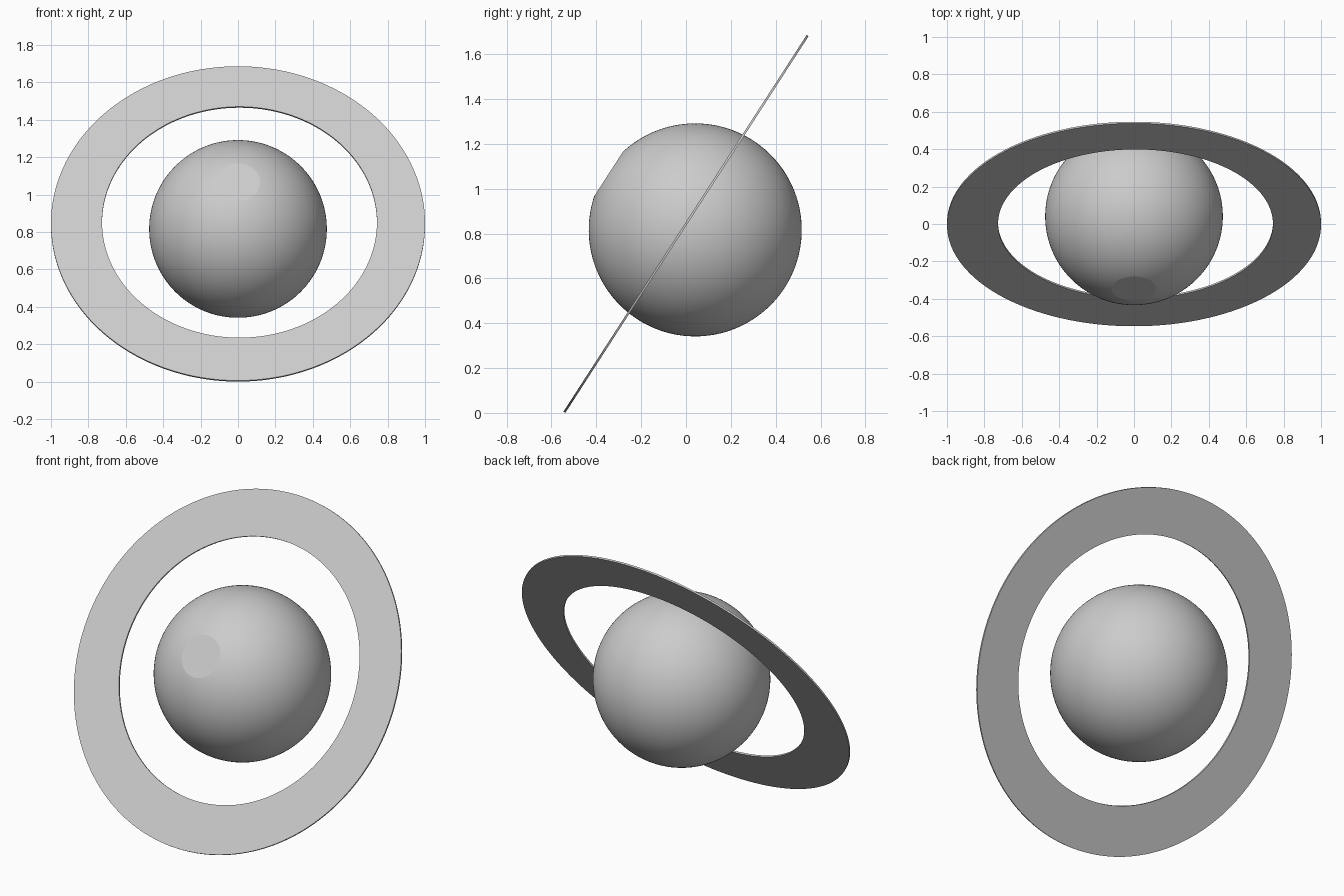
import bpy
import bmesh
import math
from mathutils import Matrix

TILT = math.radians(57.15)
RING_R, HALF_T = 1.0, 0.005
SEGMENTS = 192

old = bpy.data.objects.get("Cube")
if old:
    bpy.data.objects.remove(old, do_unlink=True)

# One plain grey for everything
grey = bpy.data.materials.new("light grey")
grey.use_nodes = True
colour = (0.6, 0.6, 0.6, 1)
grey.diffuse_color = colour
grey.node_tree.nodes["Principled BSDF"].inputs["Base Color"].default_value = colour

# Shared tilted frame, resting the ring's low edge on the floor
frame = Matrix.Translation((0, 0, RING_R * math.sin(TILT) + HALF_T * math.cos(TILT)))
frame = frame @ Matrix.Rotation(TILT, 4, "X")


def finish(bm, name):
    bmesh.ops.recalc_face_normals(bm, faces=bm.faces)
    bm.transform(frame)
    mesh = bpy.data.meshes.new(name)
    bm.to_mesh(mesh)
    bm.free()
    mesh.materials.append(grey)
    obj = bpy.data.objects.new(name, mesh)
    bpy.context.collection.objects.link(obj)
    bpy.ops.object.select_all(action="DESELECT")
    obj.select_set(True)
    bpy.context.view_layer.objects.active = obj
    bpy.ops.object.shade_smooth_by_angle(angle=math.radians(8))
    return obj


# Globe with its pole sliced flat
bm = bmesh.new()
bmesh.ops.create_uvsphere(bm, u_segments=128, v_segments=80, radius=0.475)
cut = bmesh.ops.bisect_plane(
    bm, geom=bm.verts[:] + bm.edges[:] + bm.faces[:],
    plane_co=(0, 0, 0.46), plane_no=(0, 0, 1), clear_outer=True)
rim = [e for e in cut["geom_cut"] if isinstance(e, bmesh.types.BMEdge)]
bmesh.ops.contextual_create(bm, geom=rim)
bmesh.ops.translate(bm, verts=bm.verts, vec=(0, 0, -0.049))
finish(bm, "globe")

# Thin flat ring, its hole very slightly off centre
bm = bmesh.new()
loops = []
for radius, dx, dy, z in ((RING_R, 0, 0, -HALF_T), (RING_R, 0, 0, HALF_T),
                          (0.735, 0.008, 0.008, HALF_T), (0.735, 0.008, 0.008, -HALF_T)):
    angles = [math.tau * i / SEGMENTS for i in range(SEGMENTS)]
    loops.append([bm.verts.new((dx + radius * math.cos(a), dy + radius * math.sin(a), z))
                  for a in angles])
for k, lower in enumerate(loops):
    upper = loops[(k + 1) % len(loops)]
    for i in range(SEGMENTS):
        j = (i + 1) % SEGMENTS
        bm.faces.new((lower[i], lower[j], upper[j], upper[i]))
finish(bm, "ring")
